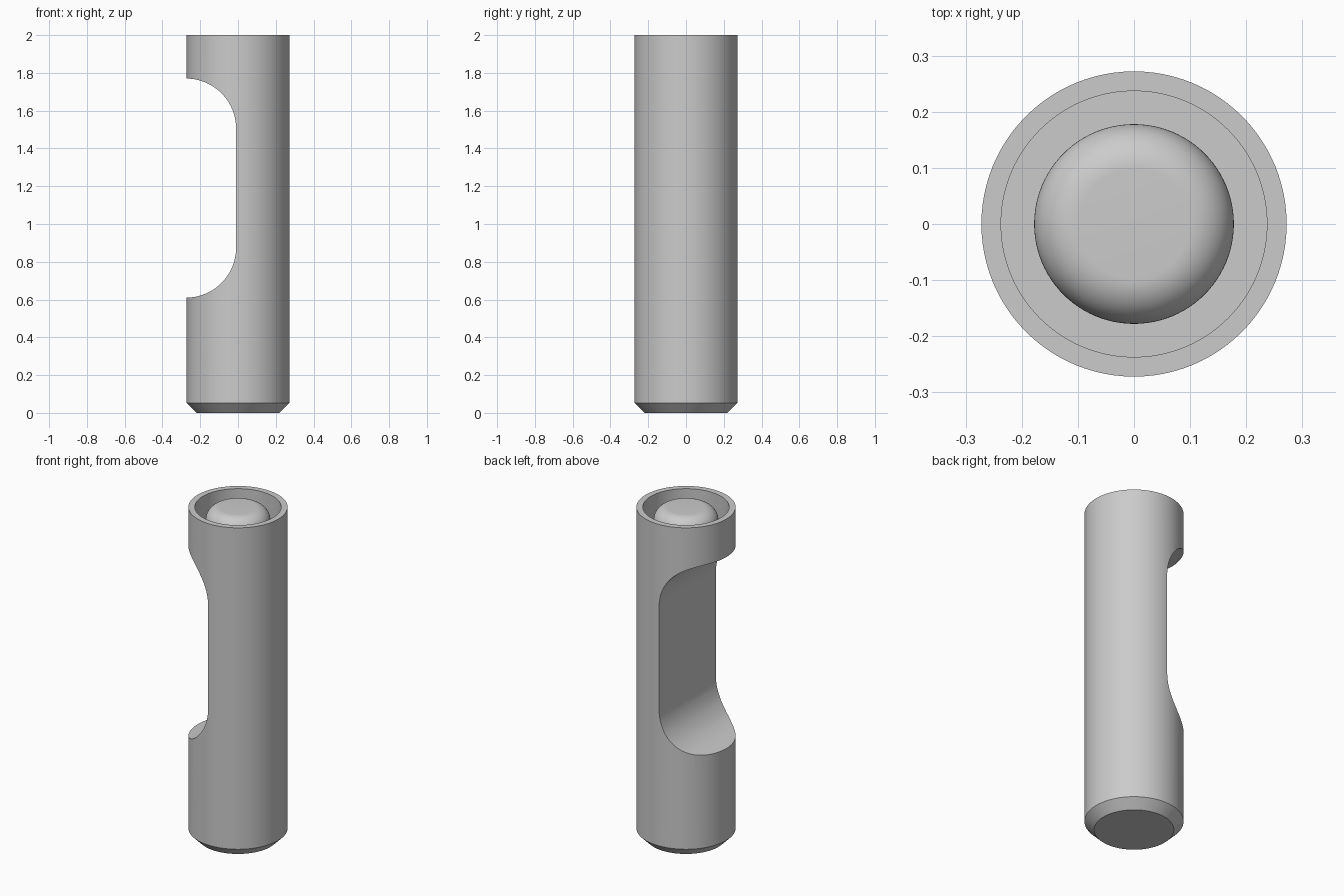
import bpy, bmesh, math

cube = bpy.data.objects.get("Cube")
if cube:
    bpy.data.objects.remove(cube, do_unlink=True)

RADIUS, HEIGHT = 0.272, 2.0
CHAMFER = 0.053
RECESS_RADIUS, RECESS_DEPTH = 0.237, 0.17
DOME_RADIUS, DOME_FILLET = 0.178, 0.08
SLOT_LOW, SLOT_HIGH, SLOT_RADIUS = 0.61, 1.77, 0.265
SEGMENTS = 96

grey = bpy.data.materials.new("plain_grey")
grey.use_nodes = True
colour = (0.6, 0.6, 0.6, 1)
grey.diffuse_color = colour
grey.node_tree.nodes["Principled BSDF"].inputs["Base Color"].default_value = colour


def finish(name, bm):
    bmesh.ops.recalc_face_normals(bm, faces=bm.faces)
    mesh = bpy.data.meshes.new(name)
    bm.to_mesh(mesh)
    bm.free()
    mesh.materials.append(grey)
    obj = bpy.data.objects.new(name, mesh)
    bpy.context.collection.objects.link(obj)
    return obj


def lathe(name, profile):
    """Revolve (radius, z) points and cap both open ends."""
    bm = bmesh.new()
    verts = [bm.verts.new((r, 0, z)) for r, z in profile]
    edges = [bm.edges.new(pair) for pair in zip(verts, verts[1:])]
    bmesh.ops.spin(bm, geom=verts + edges, cent=(0, 0, 0), axis=(0, 0, 1),
                   angle=math.tau, steps=SEGMENTS)
    bmesh.ops.remove_doubles(bm, verts=bm.verts, dist=0.0001)
    bmesh.ops.holes_fill(bm, edges=bm.edges, sides=0)
    return finish(name, bm)


def arc(cx, cz, radius, start, end, steps):
    angles = [math.radians(start + (end - start) * i / steps) for i in range(steps + 1)]
    return [(cx + radius * math.cos(a), cz + radius * math.sin(a)) for a in angles]


def activate(obj):
    bpy.ops.object.select_all(action="DESELECT")
    obj.select_set(True)
    bpy.context.view_layer.objects.active = obj


# Cylinder body with chamfered foot and a round recess in its top
floor = HEIGHT - RECESS_DEPTH
body = lathe("body", [(RADIUS - CHAMFER, 0), (RADIUS, CHAMFER), (RADIUS, HEIGHT),
                      (RECESS_RADIUS, HEIGHT), (RECESS_RADIUS, floor)])

# Round-ended slot cutting half way through the right side
slot_x = -0.01 - SLOT_RADIUS
outline = (arc(slot_x, SLOT_HIGH - SLOT_RADIUS, SLOT_RADIUS, 180, 0, 40)
           + arc(slot_x, SLOT_LOW + SLOT_RADIUS, SLOT_RADIUS, 0, -180, 40))
bm = bmesh.new()
side = bm.faces.new([bm.verts.new((x, -0.5, z)) for x, z in outline])
extruded = bmesh.ops.extrude_face_region(bm, geom=[side])["geom"]
bmesh.ops.translate(bm, vec=(0, 1, 0),
                    verts=[g for g in extruded if isinstance(g, bmesh.types.BMVert)])
cutter = finish("slot_cutter", bm)
cutter.hide_render = True

cut = body.modifiers.new("slot", "BOOLEAN")
cut.operation = "DIFFERENCE"
cut.solver = "EXACT"
cut.object = cutter
activate(body)
bpy.ops.object.modifier_apply(modifier=cut.name)
bpy.data.objects.remove(cutter, do_unlink=True)

# Rounded button standing in the recess, level with the rim
button = lathe("button", [(DOME_RADIUS, floor - 0.01)]
               + arc(DOME_RADIUS - DOME_FILLET, HEIGHT - DOME_FILLET, DOME_FILLET, 0, 90, 14))

for part in (body, button):
    activate(part)
    bpy.ops.object.shade_smooth_by_angle(angle=math.radians(30))
